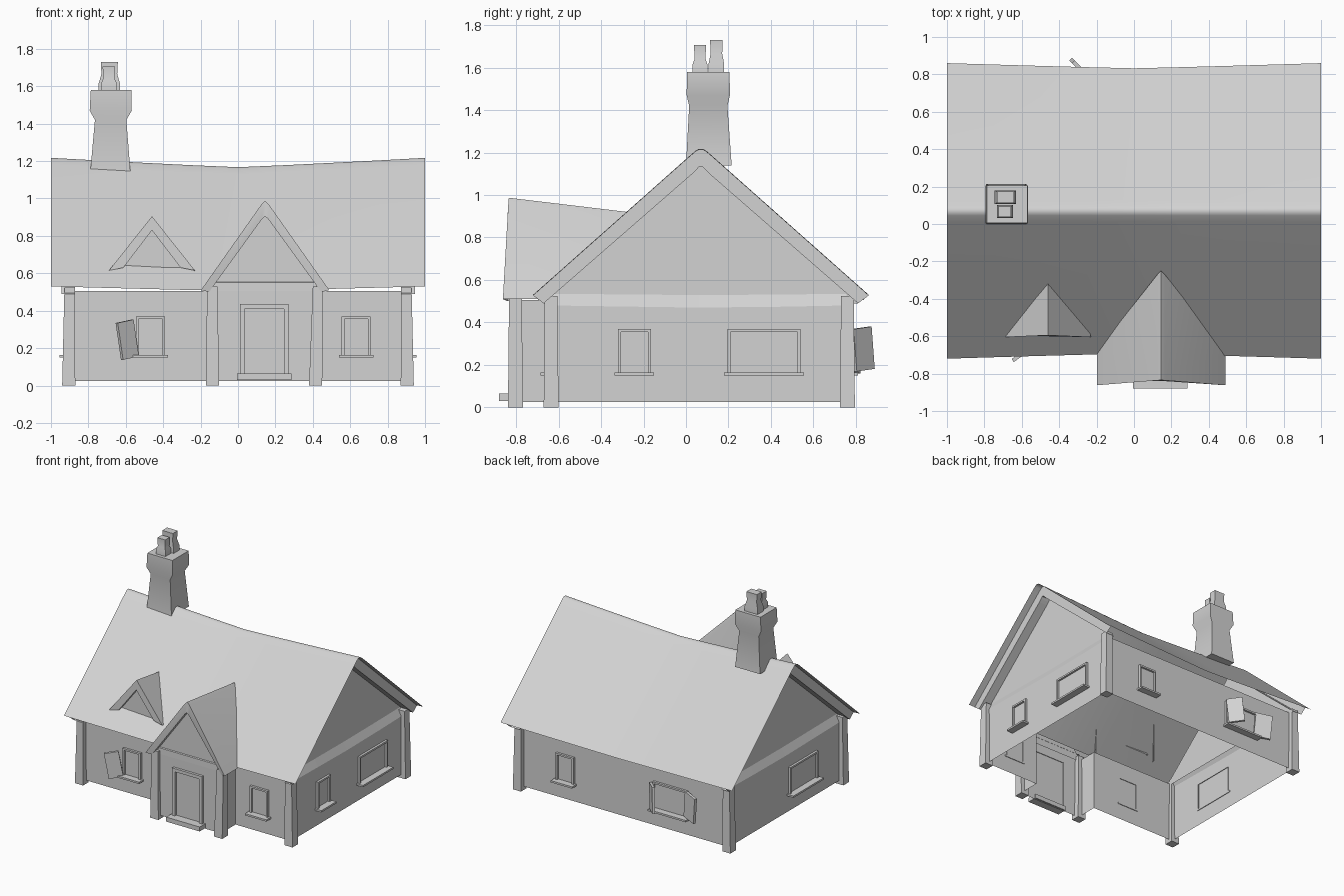
import bpy
from math import radians, pi
from mathutils import Matrix, Vector

cube = bpy.data.objects.get("Cube")
if cube:
    bpy.data.objects.remove(cube)

GREY = (0.65, 0.65, 0.65, 1)
grey = bpy.data.materials.new("plain_grey")
grey.use_nodes = True
grey.diffuse_color = GREY
grey.node_tree.nodes["Principled BSDF"].inputs["Base Color"].default_value = GREY


def loft(name, rows, closed=False, caps=(), smooth=False, matrix=None):
    """Skin quads between rows of points; caps lists the rows to fill."""
    n = len(rows[0])
    verts = [Vector(p) for row in rows for p in row]
    if matrix:
        verts = [matrix @ v for v in verts]
    faces = []
    for r in range(len(rows) - 1):
        for i in range(n if closed else n - 1):
            j = (i + 1) % n
            faces.append((r * n + i, r * n + j, (r + 1) * n + j, (r + 1) * n + i))
    for c in caps:
        start = (c % len(rows)) * n
        faces.append(tuple(range(start, start + n)))
    mesh = bpy.data.meshes.new(name)
    mesh.from_pydata(verts, [], faces)
    mesh.materials.append(grey)
    mesh.validate()
    obj = bpy.data.objects.new(name, mesh)
    bpy.context.collection.objects.link(obj)
    bpy.ops.object.select_all(action='DESELECT')
    obj.select_set(True)
    bpy.context.view_layer.objects.active = obj
    bpy.ops.object.mode_set(mode='EDIT')
    bpy.ops.mesh.select_all(action='SELECT')
    bpy.ops.mesh.normals_make_consistent(inside=False)
    bpy.ops.object.mode_set(mode='OBJECT')
    if smooth:
        bpy.ops.object.shade_smooth_by_angle(angle=radians(50))
    return obj


def column(name, levels, matrix=None, smooth=False):
    """Stack of rectangles (x0, x1, y0, y1, z)."""
    rows = [[(a, c, z), (b, c, z), (b, d, z), (a, d, z)] for a, b, c, d, z in levels]
    return loft(name, rows, True, (0, -1), smooth, matrix)


def post(name, x, y, lean=0.0, top=0.525):
    column(name, [(x - .035, x + .035, y - .035, y + .035, 0),
                  (x - .028 + lean, x + .028 + lean, y - .03, y + .03, top)])


def rect(w, z0, z1, y):
    return [(-w, y, z0), (w, y, z0), (w, y, z1), (-w, y, z1)]


def framed(name, matrix, width, z0, z1, border, depth):
    """Raised frame around a set-back panel; outward is local -y."""
    w = width / 2
    loft(name, [rect(w, z0, z1, .005), rect(w, z0, z1, -depth),
                rect(w - border, z0, z1 - border, -depth),
                rect(w - border, z0, z1 - border, -.002)], True, (-1,), matrix=matrix)


def window(name, x, y, turn, width):
    m = Matrix.Translation((x, y, 0)) @ Matrix.Rotation(turn, 4, 'Z')
    framed(name + "_window", m, width, .16, .37, .014, .018)
    s = width / 2 + .015
    column(name + "_sill", [(-s, s, -.055, .005, .15), (-s, s, -.055, .005, .164)], m)


def shutter(name, place, yaw, roll, width):
    m = (Matrix.Translation(place) @ Matrix.Rotation(radians(yaw), 4, 'Z')
         @ Matrix.Rotation(radians(roll), 4, 'Y'))
    w = width / 2
    column(name, [(-w, w, -.01, .01, -.1), (-w, w, -.01, .01, .1)], m)


# Main walls: front run steps out around the porch
FRONT, BACK, SIDE = -.63, .755, .9
path = [(-SIDE, FRONT), (-.14, FRONT), (-.14, -.81), (.42, -.81), (.42, FRONT), (SIDE, FRONT)]
loft("front_wall", [[(x, y, z) for x, y in path] for z in (.025, .505)])
loft("back_wall", [[(x, BACK, z) for x in (SIDE, -SIDE)] for z in (.025, .505)])
for s, side in ((1, "left"), (-1, "right")):
    # Side wall with a sloping, slightly sagging ledge below the gable
    loft(side + "_wall", [
        [(s * x, y, z - d * sag) for y, d in ((FRONT, 0), (-.3, .5), (.06, 1), (.45, .6), (BACK, 0))]
        for x, z, sag in ((SIDE, .025, 0), (SIDE, .48, .01), (.872, .535, .006))])
    post(side + "_front_post", s * .905, -.635, -s * .005)
    post(side + "_back_post", s * .905, .76, -s * .005)

# Main roof: sagging sheet with a rounded ridge
outer = [(-.72, .53), (.01, 1.178), (.045, 1.208), (.06, 1.217), (.08, 1.217),
         (.095, 1.208), (.13, 1.178), (.86, .53)]
inner = [(-.67, .49), (.03, 1.1), (.05, 1.12), (.063, 1.135), (.077, 1.135),
         (.09, 1.12), (.11, 1.1), (.81, .49)]


def roof_row(x):
    sag = 1 - abs(x) ** 1.1
    return [(x, y - sag * .035 * (y - .07), z - sag * (.025 + .025 * (z - .53) / .69))
            for y, z in outer]


loft("main_roof", [roof_row(i / 4) for i in range(-4, 5)], smooth=True)

# Barge boards under the roof overhang, folding back to the recessed gables
for s, side in ((1, "left"), (-1, "right")):
    board = [(s * .945, y, z - .003) for y, z in outer]
    loft(side + "_gable", [[(s * .872, y, z) for y, z in inner],
                           [(s * .945, y, z) for y, z in inner], board], caps=(0,))

# Porch roof: front gable and slopes running back into the main roof
cx = .145


def mirrored(half, centre):
    """Half profile (offset, y, z) ending on the ridge, made symmetric in x."""
    return ([(centre - o, y, z) for o, y, z in half]
            + [(centre + o, y, z) for o, y, z in half[-2::-1]])


def set_y(half, y):
    return [(o, y, z) for o, _, z in half]


porch_inner = [(.3, 0, .5), (.018, 0, .888), (0, 0, .905)]
loft("porch_roof", [
    mirrored(set_y(porch_inner, -.8), cx),
    mirrored(set_y(porch_inner, -.84), cx),
    mirrored([(.343, -.862, .51), (.02, -.836, .968), (0, -.834, .987)], cx),
    mirrored([(.343, -.68, .51), (.02, -.27, .898), (0, -.25, .917)], cx)],
    caps=(0,), smooth=True)
loft("porch_ledge", [[(x, y, z) for x in (-.14, .42)]
                     for y, z in ((-.81, .49), (-.808, .55), (-.799, .555))])
post("porch_right_post", -.137, -.803, 0, .53)
post("porch_left_post", .415, -.803, .013, .53)

# Door and step
framed("door", Matrix.Translation((.14, -.81, 0)), .26, .06, .435, .025, .02)
column("door_step", [(-.005, .285, -.88, -.8, .03), (-.005, .285, -.88, -.8, .065)])

# Small triangular roof dormer
dx = -.46
dormer_inner = [(.153, 0, .63), (0, 0, .83)]
loft("dormer", [
    mirrored(set_y(dormer_inner, -.57), dx),
    mirrored(set_y(dormer_inner, -.6), dx),
    mirrored([(.23, -.605, .615), (0, -.595, .905)], dx),
    mirrored([(.225, -.585, .612), (0, -.32, .865)], dx)], caps=(0,))

# Chimney stack with flared head and two pots
column("chimney", [(-.79, -.575, .0, .215, 1.14), (-.765, -.597, .015, .195, 1.42),
                   (-.793, -.568, .003, .207, 1.47), (-.787, -.57, .005, .205, 1.58)],
       smooth=True)


def pot(name, x, y, w, d, top):
    column(name, [(x - w * a, x + w * a, y - d * a, y + d * a, z) for a, z in
                  ((1, 1.57), (1, 1.615), (.74, top - .065), (.8, top))], smooth=True)


pot("front_pot", -.69, .066, .042, .035, 1.705)
pot("back_pot", -.688, .143, .057, .037, 1.73)

# Windows on every side
window("front_right", -.468, FRONT, 0, .155)
window("front_left", .632, FRONT, 0, .155)
window("left_small", SIDE, -.243, pi / 2, .155)
window("left_wide", SIDE, .367, pi / 2, .345)
window("right_wide", -SIDE, -.15, -pi / 2, .345)
window("back_small", .51, BACK, pi, .155)
window("back_wide", -.4, BACK, pi, .3)

# Loose open shutters
shutter("front_shutter", (-.592, -.69, .245), 35, -10, .105)
shutter("back_shutter_inner", (-.29, .832, .275), -45, 6, .12)
shutter("back_shutter_outer", (-.59, .79, .265), -23, -5, .13)
